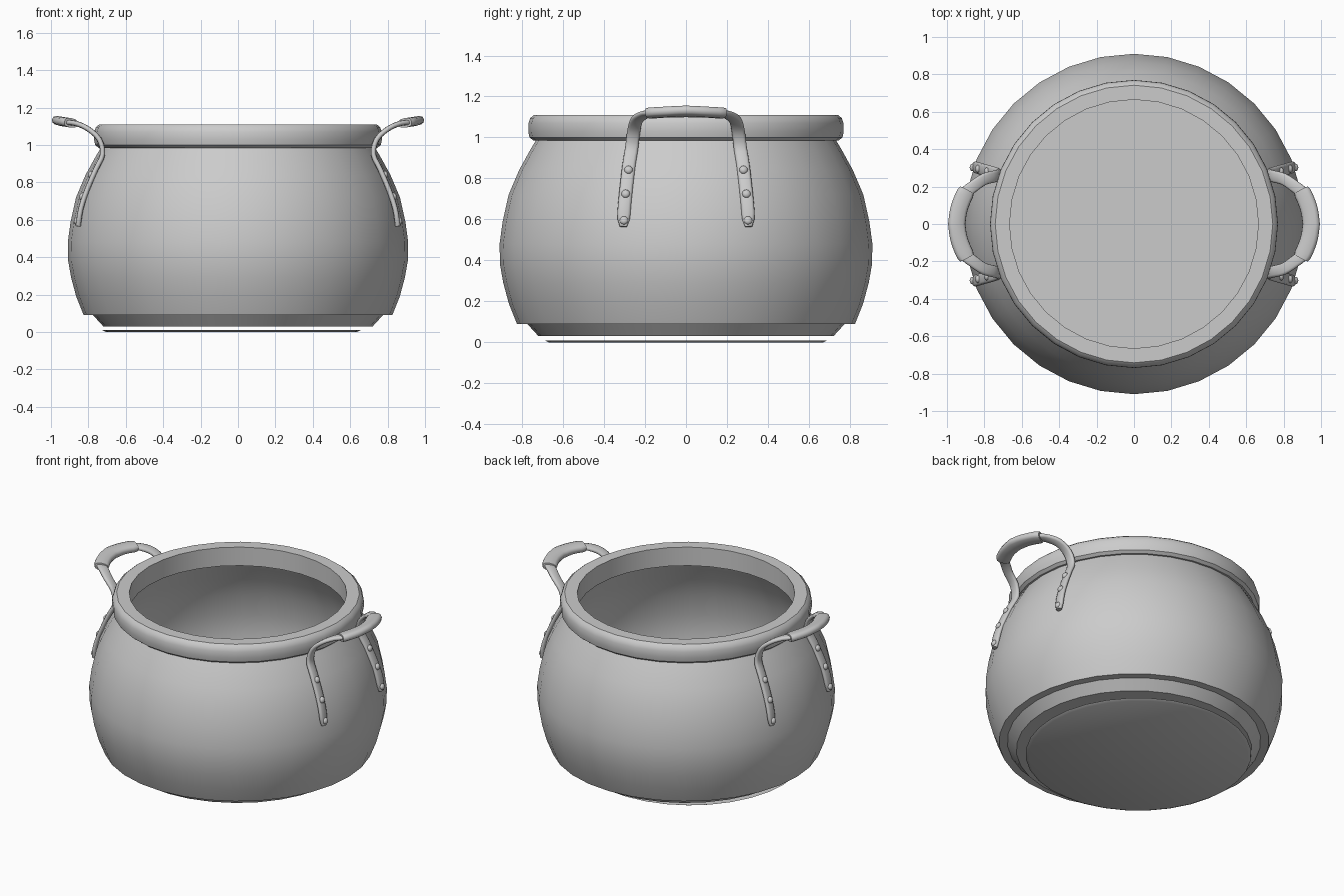
import bpy, bmesh, math
from mathutils import Vector, Matrix

if "Cube" in bpy.data.objects:
    bpy.data.objects.remove(bpy.data.objects["Cube"], do_unlink=True)

metal = bpy.data.materials.new("grey metal")
metal.use_nodes = True
metal.diffuse_color = (0.6, 0.6, 0.6, 1)
metal.node_tree.nodes["Principled BSDF"].inputs["Base Color"].default_value = (0.6, 0.6, 0.6, 1)


def finish(name, bm, mirror=False, angle=35):
    """Turn a bmesh into a smooth-shaded object, mirrored on request."""
    bmesh.ops.recalc_face_normals(bm, faces=bm.faces)
    mesh = bpy.data.meshes.new(name)
    bm.to_mesh(mesh)
    bm.free()
    mesh.materials.append(metal)
    ob = bpy.data.objects.new(name, mesh)
    bpy.context.collection.objects.link(ob)
    bpy.ops.object.select_all(action="DESELECT")
    ob.select_set(True)
    bpy.context.view_layer.objects.active = ob
    bpy.ops.object.shade_smooth_by_angle(angle=math.radians(angle))
    if mirror:
        mod = ob.modifiers.new("mirror", "MIRROR")
        mod.use_axis = (True, True, False)
        mod.merge_threshold = 0.0005
    return ob


def lathe(name, profile, closed=False, sides=32):
    """Spin an (r, z) profile around the z axis."""
    bm = bmesh.new()
    vs = [bm.verts.new((r, 0, z)) for r, z in profile]
    edges = [bm.edges.new(p) for p in zip(vs, vs[1:])]
    if closed:
        edges.append(bm.edges.new((vs[-1], vs[0])))
    bmesh.ops.spin(bm, geom=vs + edges, cent=(0, 0, 0), axis=(0, 0, 1),
                   angle=2 * math.pi, steps=sides, use_duplicate=False)
    bmesh.ops.remove_doubles(bm, verts=bm.verts, dist=0.0005)
    return finish(name, bm)


def smooth_path(points, steps=3):
    """Catmull-Rom curve through the points."""
    p = [Vector(q) for q in points]
    p = [2 * p[0] - p[1]] + p + [2 * p[-1] - p[-2]]
    out = []
    for a, b, c, d in zip(p, p[1:], p[2:], p[3:]):
        for i in range(steps):
            t = i / steps
            out.append(0.5 * (2 * b + (c - a) * t + (2 * a - 5 * b + 4 * c - d) * t ** 2
                              + (3 * b - a - 3 * c + d) * t ** 3))
    return out + [p[-2]]


def half_strap(name, points, width, thick, taper, sides=12):
    """Sweep a flat oval along a path that ends on the plane y = 0."""
    path = smooth_path(points)
    bm = bmesh.new()
    rings = []
    for i, p in enumerate(path):
        last = i == len(path) - 1
        t = path[min(i + 1, len(path) - 1)] - path[max(i - 1, 0)]
        # The flat side follows the bend seen along y
        n = Vector((t.z, 0, -t.x)).normalized() if not last else n
        t = Vector((0, -1, 0)) if last else t.normalized()
        n = (n - t * n.dot(t)).normalized()
        w = t.cross(n)
        k = taper[i] if i < len(taper) else 1
        ring = []
        for j in range(sides):
            a = 2 * math.pi * j / sides
            c, s = math.cos(a), math.sin(a)
            # Slightly squared oval
            x = math.copysign(abs(c) ** 0.7, c) * width / 2 * k
            y = math.copysign(abs(s) ** 0.7, s) * thick / 2
            ring.append(bm.verts.new(p + w * x + n * y))
        rings.append(ring)
    for r0, r1 in zip(rings, rings[1:]):
        for j in range(sides):
            m = (j + 1) % sides
            bm.faces.new((r0[j], r0[m], r1[m], r1[j]))
    bm.faces.new(rings[0])
    return finish(name, bm, mirror=True, angle=50)


# Pot body: outer wall, stepped foot and inner wall
lathe("pot_body", [
    (0, 0.03), (0.72, 0.03), (0.775, 0.09), (0.825, 0.09), (0.865, 0.19),
    (0.892, 0.29), (0.908, 0.38), (0.91, 0.48), (0.895, 0.59), (0.866, 0.72),
    (0.815, 0.84), (0.76, 0.94), (0.73, 0.99), (0.69, 1.0), (0.72, 0.94),
    (0.78, 0.84), (0.835, 0.71), (0.87, 0.56), (0.88, 0.43), (0.86, 0.29),
    (0.82, 0.17), (0.75, 0.11), (0, 0.11)])

# Rolled rim
lathe("rim", [
    (0.665, 0.985), (0.745, 0.985), (0.764, 1.0), (0.77, 1.03), (0.769, 1.07),
    (0.76, 1.095), (0.742, 1.11), (0.665, 1.11)], closed=True)

# Thin plate under the pot
plate = lathe("base_plate", [(0, 0), (0.67, 0), (0.69, 0.01), (0, 0.01)])
plate.location.x = -0.035

# Handle straps: riveted legs that bend out over the rim
half_strap("handle_straps", [
    (0.855, 0.306, 0.565), (0.84, 0.301, 0.66), (0.807, 0.291, 0.76),
    (0.76, 0.278, 0.87), (0.724, 0.265, 0.95), (0.742, 0.255, 1.03),
    (0.80, 0.24, 1.085), (0.86, 0.20, 1.113), (0.905, 0.16, 1.12),
    (0.937, 0.08, 1.125), (0.948, 0, 1.127)], 0.064, 0.028, (0.55, 0.9))

# Thicker grips around the middle of the handles
half_strap("handle_grips", [
    (0.893, 0.182, 1.118), (0.918, 0.13, 1.122), (0.938, 0.07, 1.125),
    (0.948, 0, 1.127)], 0.094, 0.05, (0.85,))

# Rivets on the strap legs
bm = bmesh.new()
for x, y, z in ((0.863, 0.303, 0.595), (0.834, 0.295, 0.725), (0.787, 0.281, 0.842)):
    lean = Vector((0.94, 0.1, 0.32)).to_track_quat("Z", "Y").to_matrix().to_4x4()
    bmesh.ops.create_uvsphere(bm, u_segments=12, v_segments=8, radius=0.021,
                              matrix=Matrix.Translation((x, y, z)) @ lean @ Matrix.Diagonal((1, 1, 0.7, 1)))
finish("rivets", bm, mirror=True, angle=60)
